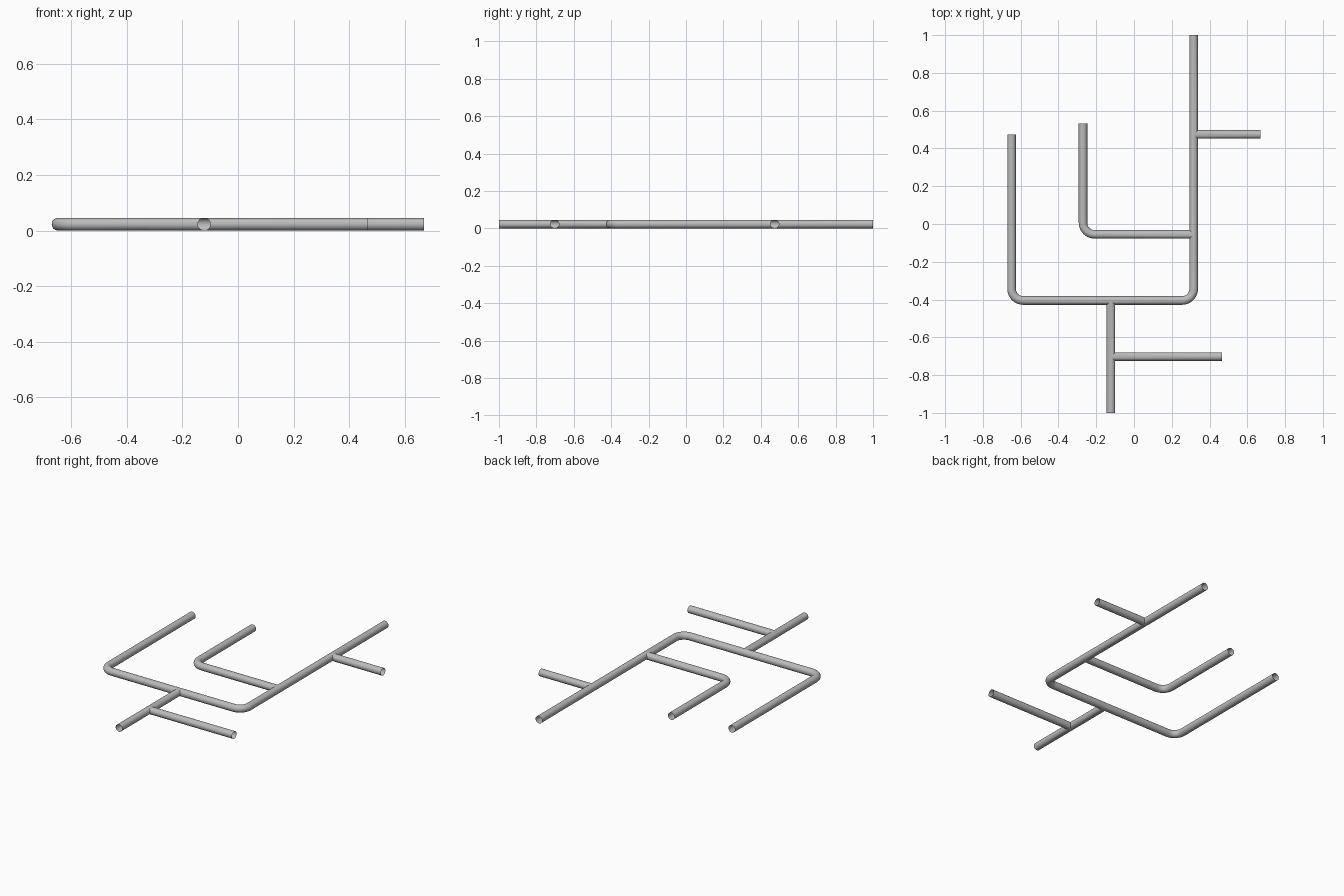
import bpy, bmesh, math
from mathutils import Vector

cube = bpy.data.objects.get("Cube")
if cube:
    bpy.data.objects.remove(cube)

R = 0.0228      # pipe radius
BEND = 0.062    # bend radius along the centre line
SIDES = 32
STEPS = 10

grey = bpy.data.materials.new("pipe grey")
grey.use_nodes = True
colour = (0.5, 0.5, 0.5, 1)
grey.diffuse_color = colour
grey.node_tree.nodes["Principled BSDF"].inputs["Base Color"].default_value = colour


def rounded_path(corners):
    """Points and directions along a flat path with rounded corners."""
    pts = [Vector((x, y, R)) for x, y in corners]
    path = [(pts[0], (pts[1] - pts[0]).normalized())]
    for a, b, c in zip(pts, pts[1:], pts[2:]):
        d1, d2 = (b - a).normalized(), (c - b).normalized()
        centre = b + (d2 - d1) * BEND
        for i in range(STEPS + 1):
            t = i / STEPS * math.pi / 2
            point = centre - d2 * BEND * math.cos(t) + d1 * BEND * math.sin(t)
            path.append((point, d1 * math.cos(t) + d2 * math.sin(t)))
    path.append((pts[-1], (pts[-1] - pts[-2]).normalized()))
    return path


def pipe(name, corners, radius):
    """Closed round pipe swept along the path."""
    bm = bmesh.new()
    up = Vector((0, 0, 1))
    rings = []
    for point, direction in rounded_path(corners):
        side = direction.cross(up)
        angles = [2 * math.pi * i / SIDES for i in range(SIDES)]
        rings.append([bm.verts.new(point + radius * (side * math.cos(a) + up * math.sin(a)))
                      for a in angles])
    for r1, r2 in zip(rings, rings[1:]):
        for i in range(SIDES):
            j = (i + 1) % SIDES
            bm.faces.new((r1[i], r1[j], r2[j], r2[i]))
    bm.faces.new(rings[0])
    bm.faces.new(rings[-1])
    bmesh.ops.recalc_face_normals(bm, faces=bm.faces[:])
    mesh = bpy.data.meshes.new(name)
    bm.to_mesh(mesh)
    bm.free()
    mesh.materials.append(grey)
    obj = bpy.data.objects.new(name, mesh)
    bpy.context.collection.objects.link(obj)
    return obj


# Main run: a wide U with one long arm
MAIN = [(-0.648, 0.475), (-0.648, -0.405), (0.316, -0.405), (0.316, 1)]
# Branches, each starting inside the pipe it joins
BRANCHES = {
    "inner_branch": [(0.316, -0.055), (-0.27, -0.055), (-0.27, 0.532)],
    "side_stub": [(0.316, 0.474), (0.67, 0.474)],
    "front_branch": [(-0.122, -0.405), (-0.122, -1)],
    "front_side_branch": [(-0.122, -0.702), (0.466, -0.702)],
}

pipes = pipe("pipe_network", MAIN, R)
bpy.context.view_layer.objects.active = pipes
for name, corners in BRANCHES.items():
    branch = pipe(name, corners, R * 0.99)
    branch.hide_render = True
    join = pipes.modifiers.new(name, 'BOOLEAN')
    join.operation = 'UNION'
    join.solver = 'EXACT'
    join.object = branch
    bpy.ops.object.modifier_apply(modifier=join.name)
    bpy.data.objects.remove(branch)

# Open the free ends of the pipes
ends = [MAIN[0], MAIN[-1]] + [c[-1] for c in BRANCHES.values()]
ends = [Vector((x, y, R)) for x, y in ends]
bm = bmesh.new()
bm.from_mesh(pipes.data)
caps = [f for f in bm.faces
        if any(all((v.co - e).length < R * 1.05 for v in f.verts) for e in ends)]
bmesh.ops.delete(bm, geom=caps, context='FACES')
bm.to_mesh(pipes.data)
bm.free()

bpy.ops.object.select_all(action='DESELECT')
pipes.select_set(True)
bpy.ops.object.shade_smooth_by_angle(angle=math.radians(35))
